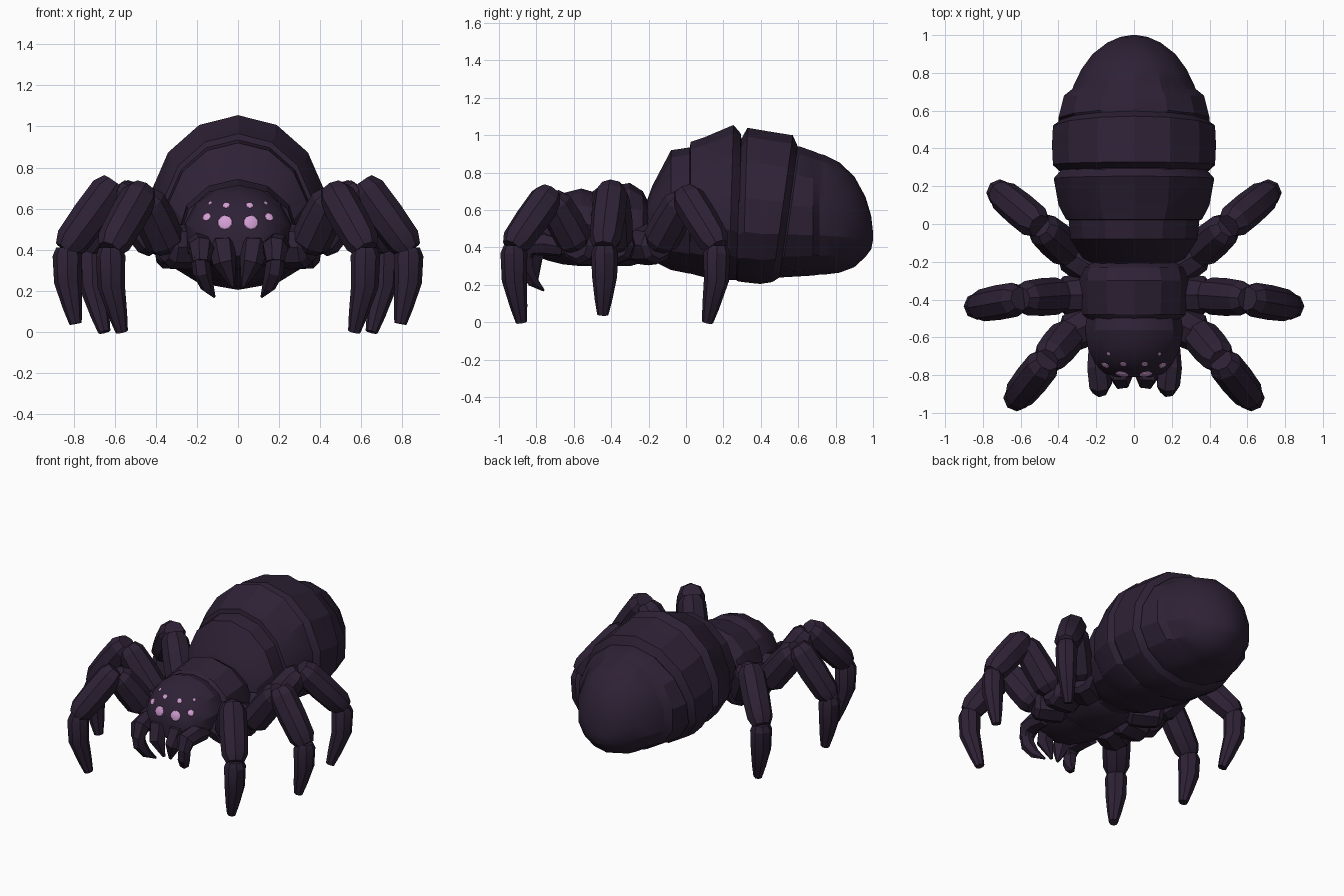
import bpy
import bmesh
import math
from mathutils import Vector
from mathutils.bvhtree import BVHTree

if "Cube" in bpy.data.objects:
    bpy.data.objects.remove(bpy.data.objects["Cube"])


def make_material(name, colour):
    mat = bpy.data.materials.new(name)
    mat.use_nodes = True
    mat.diffuse_color = (*colour, 1)
    mat.node_tree.nodes["Principled BSDF"].inputs["Base Color"].default_value = (*colour, 1)
    return mat


SHELL = make_material("dark purple", (0.027, 0.0155, 0.036))
EYE = make_material("pale pink", (0.65, 0.34, 0.65))


def finish(name, bm, mat):
    bmesh.ops.recalc_face_normals(bm, faces=bm.faces)
    mesh = bpy.data.meshes.new(name)
    bm.to_mesh(mesh)
    bm.free()
    mesh.materials.append(mat)
    mesh.shade_smooth()
    mesh.set_sharp_from_angle(angle=math.radians(24))
    obj = bpy.data.objects.new(name, mesh)
    bpy.context.collection.objects.link(obj)
    return obj


def skin(name, rings, mat=SHELL):
    """Bridge a list of point rings and cap both ends."""
    bm = bmesh.new()
    loops = [[bm.verts.new(p) for p in ring] for ring in rings]
    n = len(loops[0])
    for a, b in zip(loops, loops[1:]):
        for i in range(n):
            j = (i + 1) % n
            bm.faces.new((a[i], a[j], b[j], b[i]))
    bm.faces.new(loops[0])
    bm.faces.new(loops[-1])
    return finish(name, bm, mat)


def body(name, sections, sides=14):
    """Loft sections of (y, half width, top, bottom, lean) with a low belt line."""
    rings = []
    for y, w, top, bottom, lean in sections:
        mid = bottom + 0.42 * (top - bottom)
        ring = []
        for i in range(sides):
            a = math.tau * i / sides
            c = math.cos(a)
            z = mid + c * ((top - mid) if c > 0 else (mid - bottom))
            ring.append((w * math.sin(a), y + lean * (z - 0.6), z))
        rings.append(ring)
    return skin(name, rings)


def limb(name, path, radii, sides=8):
    """Tapered faceted tube along a path."""
    pts = [Vector(p) for p in path]
    quat, last, rings = None, None, []
    for i, p in enumerate(pts):
        d = (pts[min(i + 1, len(pts) - 1)] - pts[max(i - 1, 0)]).normalized()
        quat = d.to_track_quat('Z', 'Y') if quat is None else last.rotation_difference(d) @ quat
        last = d
        rings.append([p + quat @ Vector((radii[i] * math.cos(math.tau * k / sides),
                                         radii[i] * math.sin(math.tau * k / sides), 0))
                      for k in range(sides)])
    return skin(name, rings)


def segment(name, a, b, r0, r1):
    """One leg joint: a rod with chamfered ends."""
    a, b = Vector(a), Vector(b)
    stops = (0, 0.13, 0.5, 0.87, 1)
    scale = (0.7, 1, 1.05, 1, 0.7)
    limb(name, [a.lerp(b, t) for t in stops],
         [(r0 + (r1 - r0) * t) * s for t, s in zip(stops, scale)])


# Abdomen: one shell stepped into armour rings, ending in a rounded tail
COLLAR = [(-0.22, 0.20, 0.62, 0.38, 0), (-0.18, 0.28, 0.73, 0.33, 0),
          (-0.08, 0.345, 0.92, 0.28, 0), (0.02, 0.355, 0.935, 0.26, 0)]
FRONT_RING = [(0.025, 0.37, 0.965, 0.26, 0), (0.10, 0.41, 0.99, 0.24, 0),
              (0.24, 0.435, 1.055, 0.225, 0.03), (0.28, 0.40, 1.01, 0.225, 0.03)]
MIDDLE_RING = [(0.285, 0.405, 0.98, 0.22, 0.03), (0.315, 0.44, 1.04, 0.215, 0.03),
               (0.42, 0.445, 1.02, 0.205, 0.06), (0.515, 0.44, 1.0, 0.215, 0.14),
               (0.55, 0.395, 0.94, 0.24, 0.14)]
REAR_RING = [(0.56, 0.41, 0.94, 0.24, 0.14), (0.68, 0.38, 0.915, 0.25, 0),
             (0.715, 0.335, 0.90, 0.255, 0)]
TAIL = [(0.74, 0.325, 0.895, 0.255, 0), (0.82, 0.285, 0.855, 0.265, 0),
        (0.90, 0.225, 0.78, 0.295, 0), (0.96, 0.145, 0.67, 0.35, 0),
        (0.99, 0.075, 0.57, 0.39, 0), (1.0, 0.015, 0.48, 0.44, 0)]
body("abdomen", COLLAR + FRONT_RING + MIDDLE_RING + REAR_RING + TAIL)

# Waist, thorax and head
body("waist", [(-0.30, 0.18, 0.60, 0.33, 0), (-0.12, 0.18, 0.60, 0.32, 0)], sides=10)
body("thorax", [(-0.52, 0.24, 0.68, 0.31, 0), (-0.48, 0.28, 0.715, 0.30, 0),
                (-0.30, 0.29, 0.745, 0.30, 0), (-0.23, 0.27, 0.70, 0.32, 0),
                (-0.19, 0.22, 0.62, 0.35, 0)], sides=12)
head = body("head", [(-0.81, 0.10, 0.50, 0.37, 0), (-0.79, 0.16, 0.56, 0.35, 0),
                     (-0.74, 0.21, 0.63, 0.33, 0), (-0.66, 0.25, 0.69, 0.31, 0),
                     (-0.56, 0.265, 0.715, 0.30, 0), (-0.47, 0.25, 0.69, 0.30, 0)])

# Eyes: flattened beads seated on the head surface
tree = BVHTree.FromPolygons([v.co for v in head.data.vertices],
                            [p.vertices for p in head.data.polygons])
EYES = {"main": (0.063, 0.533, 0.036), "side": (0.152, 0.56, 0.022),
        "upper": (0.057, 0.617, 0.018), "outer": (0.135, 0.627, 0.011)}
for side, s in (("left", 1), ("right", -1)):
    for label, (x, z, r) in EYES.items():
        hit, normal, _, _ = tree.ray_cast(Vector((s * x, -2, z)), Vector((0, 1, 0)))
        bm = bmesh.new()
        bmesh.ops.create_uvsphere(bm, u_segments=10, v_segments=6, radius=r)
        bmesh.ops.scale(bm, vec=(1, 1, 0.3), verts=bm.verts)
        obj = finish(f"{side}_{label}_eye", bm, EYE)
        obj.location = hit
        obj.rotation_euler = normal.to_track_quat('Z', 'Y').to_euler()

# Legs: hip, thigh, shin and foot joints for each of the three pairs
LEGS = {
    "front": [(0.16, -0.49, 0.42), (0.36, -0.59, 0.41), (0.46, -0.72, 0.67),
              (0.62, -0.92, 0.41), (0.565, -0.88, 0.0)],
    "middle": [(0.18, -0.37, 0.42), (0.40, -0.38, 0.41), (0.60, -0.395, 0.70),
               (0.83, -0.435, 0.41), (0.79, -0.445, 0.04)],
    "rear": [(0.16, -0.26, 0.42), (0.36, -0.14, 0.41), (0.50, -0.01, 0.67),
             (0.71, 0.165, 0.41), (0.65, 0.115, 0.0)],
}
for side, s in (("left", 1), ("right", -1)):
    for label, points in LEGS.items():
        hip, root, knee, ankle, toe = [Vector((s * x, y, z)) for x, y, z in points]
        name = f"{side}_{label}_leg"
        segment(name + "_hip", hip, root, 0.11, 0.10)
        segment(name + "_thigh", root.lerp(hip, 0.1), knee, 0.10, 0.09)
        segment(name + "_shin", knee + Vector((0, 0, 0.025)),
                ankle.lerp(knee, -0.04), 0.092, 0.084)
        out = (ankle - toe) * Vector((1, 1, 0))
        limb(name + "_foot",
             [ankle, ankle + Vector((0, 0, -0.04)), toe.lerp(ankle, 0.55) + out * 0.4,
              toe.lerp(ankle, 0.2) + out * 0.15, toe],
             [0.055, 0.072, 0.067, 0.046, 0.03])

    # Mouth parts: inner jaws and outer feelers with hooked claws
    def mirrored(path):
        return [(s * x, y, z) for x, y, z in path]

    limb(f"{side}_jaw", mirrored([(0.07, -0.72, 0.42), (0.075, -0.79, 0.41),
                                  (0.065, -0.82, 0.34), (0.025, -0.80, 0.22)]),
         [0.055, 0.068, 0.058, 0.01], 6)
    limb(f"{side}_feeler", mirrored([(0.195, -0.66, 0.40), (0.19, -0.76, 0.42),
                                     (0.18, -0.85, 0.41), (0.18, -0.875, 0.34)]),
         [0.05, 0.064, 0.064, 0.045], 7)
    limb(f"{side}_claw", mirrored([(0.185, -0.865, 0.37), (0.175, -0.86, 0.29),
                                   (0.15, -0.82, 0.22), (0.115, -0.76, 0.17)]),
         [0.045, 0.046, 0.033, 0.006], 6)
